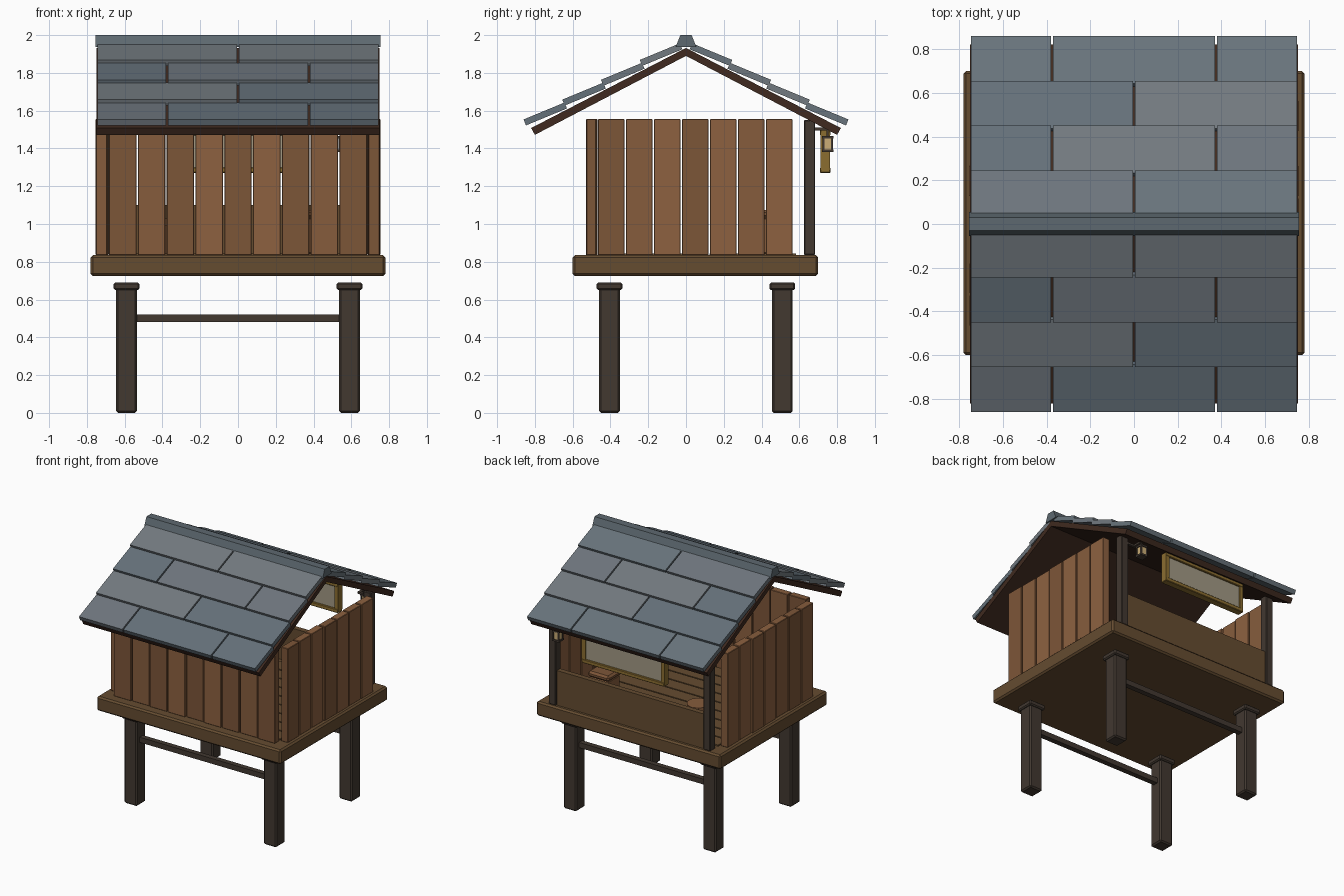
import bpy, bmesh, math, random
from mathutils import Matrix, Vector

if "Cube" in bpy.data.objects:
    bpy.data.objects.remove(bpy.data.objects["Cube"])

random.seed(4)


def mat(name, r, g, b):
    m = bpy.data.materials.new(name)
    m.diffuse_color = (r, g, b, 1)
    m.use_nodes = True
    m.node_tree.nodes["Principled BSDF"].inputs["Base Color"].default_value = m.diffuse_color
    return m


LEG = mat("dark_wood", 0.054, 0.04, 0.03)
DECK = mat("deck_wood", 0.13, 0.072, 0.03)
PLANKS = [mat("plank_wood_%d" % i, 0.24 * k, 0.108 * k, 0.046 * k) for i, k in enumerate((0.85, 1.0, 1.12))]
SLATES = [mat("slate_%d" % i, *c) for i, c in enumerate(((0.14, 0.175, 0.2), (0.155, 0.18, 0.205),
                                                        (0.17, 0.195, 0.215), (0.13, 0.165, 0.195)))]
RIDGE = mat("ridge_slate", 0.11, 0.14, 0.16)
UNDER = mat("roof_wood", 0.05, 0.023, 0.014)
GOLD = mat("sign_frame_gold", 0.26, 0.155, 0.03)
PANEL = mat("sign_panel", 0.36, 0.32, 0.23)
GLASS = mat("lantern_glass", 0.6, 0.42, 0.18)


def finish(name, bm, material, bevel=0):
    bmesh.ops.recalc_face_normals(bm, faces=bm.faces)
    me = bpy.data.meshes.new(name)
    bm.to_mesh(me)
    bm.free()
    me.materials.append(material)
    ob = bpy.data.objects.new(name, me)
    bpy.context.collection.objects.link(ob)
    if bevel:
        b = ob.modifiers.new("bevel", 'BEVEL')
        b.width = bevel
        b.segments = 1
    return ob


def box(name, x0, x1, y0, y1, z0, z1, material, bevel=0):
    bm = bmesh.new()
    m = Matrix.Translation(((x0 + x1) / 2, (y0 + y1) / 2, (z0 + z1) / 2)) @ Matrix.Diagonal((x1 - x0, y1 - y0, z1 - z0, 1))
    bmesh.ops.create_cube(bm, size=1, matrix=m)
    return finish(name, bm, material, bevel)


def prism(name, yz, x0, x1, material, bevel=0):
    # side profile in y/z pulled along x
    bm = bmesh.new()
    f = bm.faces.new([bm.verts.new((x0, y, z)) for y, z in yz])
    r = bmesh.ops.extrude_face_region(bm, geom=[f])
    bmesh.ops.translate(bm, verts=[v for v in r["geom"] if isinstance(v, bmesh.types.BMVert)], vec=Vector((x1 - x0, 0, 0)))
    return finish(name, bm, material, bevel)


def cylinder(name, r, x, y, z0, z1, material, sides=10):
    bm = bmesh.new()
    bmesh.ops.create_cone(bm, cap_ends=True, segments=sides, radius1=r, radius2=r, depth=z1 - z0,
                          matrix=Matrix.Translation((x, y, (z0 + z1) / 2)))
    return finish(name, bm, material)


# legs, caps and cross bars
for side, y in (("front", -0.405), ("back", 0.51)):
    for hand, x in (("left", -0.59), ("right", 0.59)):
        box(f"{side}_{hand}_leg", x - 0.055, x + 0.055, y - 0.055, y + 0.055, 0, 0.66, LEG, 0.01)
        box(f"{side}_{hand}_leg_cap", x - 0.068, x + 0.068, y - 0.068, y + 0.068, 0.65, 0.69, LEG, 0.008)
    box(f"{side}_cross_bar", -0.54, 0.54, y - 0.02, y + 0.02, 0.48, 0.52, LEG)

# deck and floorboards
box("deck", -0.78, 0.78, -0.6, 0.7, 0.725, 0.835, DECK, 0.012)
for i in range(9):
    y = -0.46 + i * 0.117
    box(f"floorboard_{i + 1}", -0.68, 0.68, y, y + 0.107, 0.83, 0.845, DECK)

# front wall planks
for i in range(9):
    x, j = (i - 4) * 0.1525, random.uniform(-0.005, 0.005)
    box(f"front_wall_plank_{i + 1}", x - 0.0725, x + 0.0725, -0.525 + j, -0.472 + j, 0.835, 1.555,
        random.choice(PLANKS), 0.003)

# side wall planks
for hand, s in (("left", -1), ("right", 1)):
    for i in range(7):
        y, j = -0.466 + i * 0.1483, random.uniform(-0.006, 0.004)
        xa, xb = sorted((s * (0.692 + j), s * (0.75 + j)))
        box(f"{hand}_wall_plank_{i + 1}", xa, xb, y, y + 0.14, 0.835, 1.555, random.choice(PLANKS), 0.003)

# back posts and counter
for hand, x in (("left", -0.655), ("right", 0.655)):
    box(f"{hand}_back_post", x - 0.03, x + 0.03, 0.624, 0.684, 0.835, 1.55, LEG, 0.005)
box("counter_panel", -0.63, 0.63, 0.63, 0.67, 0.835, 1.1, DECK)

# crate and stool behind the counter
box("crate", 0.31, 0.47, 0.36, 0.5, 0.845, 1.03, PLANKS[1], 0.004)
box("crate_lid", 0.3, 0.48, 0.35, 0.51, 1.03, 1.075, PLANKS[0], 0.015)
cylinder("stool_seat", 0.085, -0.4, 0.42, 0.99, 1.03, PLANKS[1])
cylinder("stool_base", 0.05, -0.4, 0.42, 0.845, 0.99, PLANKS[0])

# roof boards and overlapping slates
ang = math.radians(22.5)
up = Vector((-math.cos(ang), math.sin(ang)))
out = Vector((math.sin(ang), math.cos(ang)))
for side, s in (("front", -1), ("back", 1)):
    slab = [(0, 1.89), (0.8, 1.472), (0.82, 1.508), (0, 1.932)]
    prism(f"{side}_roof_board", [(s * y, z) for y, z in slab], -0.75, 0.75, UNDER)
    for row in range(4):
        low = Vector((0.847 - row * 0.205, 1.522 + row * 0.105))
        length = 0.235 if row < 3 else 0.23
        pts = [low, low + up * length, low + up * length + out * 0.034, low + out * 0.034]
        cuts = (-0.75, -0.375, 0.375, 0.75) if row % 2 == 0 else (-0.75, 0, 0.75)
        for k in range(len(cuts) - 1):
            prism(f"{side}_slate_{row + 1}_{k + 1}", [(s * p.x, p.y) for p in pts],
                  cuts[k] + 0.005, cuts[k + 1] - 0.005, random.choice(SLATES))

# ridge cap
prism("ridge_cap", [(-0.055, 1.937), (0.055, 1.937), (0.03, 2.0), (-0.03, 2.0)], -0.755, 0.755, RIDGE)

# hanging sign board
box("sign_panel", -0.33, 0.33, 0.722, 0.752, 1.29, 1.48, PANEL)
for name, z in (("bottom", 1.27), ("top", 1.468)):
    box(f"sign_{name}_rail", -0.35, 0.35, 0.71, 0.764, z, z + 0.03, GOLD, 0.004)
for name, x in (("left", -0.35), ("right", 0.32)):
    box(f"sign_{name}_rail", x, x + 0.03, 0.712, 0.762, 1.285, 1.485, GOLD)

# lantern on its bracket
box("lantern_arm", 0.55, 0.57, 0.67, 0.76, 1.495, 1.51, LEG)
box("lantern_arm_foot", 0.55, 0.64, 0.66, 0.68, 1.495, 1.51, LEG)
box("lantern_hook", 0.555, 0.565, 0.745, 0.755, 1.465, 1.5, LEG)
box("lantern_glass", 0.537, 0.583, 0.727, 0.773, 1.39, 1.455, GLASS)
for name, z in (("base", 1.38), ("cap", 1.452)):
    box(f"lantern_{name}", 0.53, 0.59, 0.72, 0.78, z, z + 0.014, LEG)
for i, (x, y) in enumerate(((0.532, 0.722), (0.578, 0.722), (0.532, 0.768), (0.578, 0.768))):
    box(f"lantern_corner_{i + 1}", x, x + 0.01, y, y + 0.01, 1.385, 1.46, LEG)
